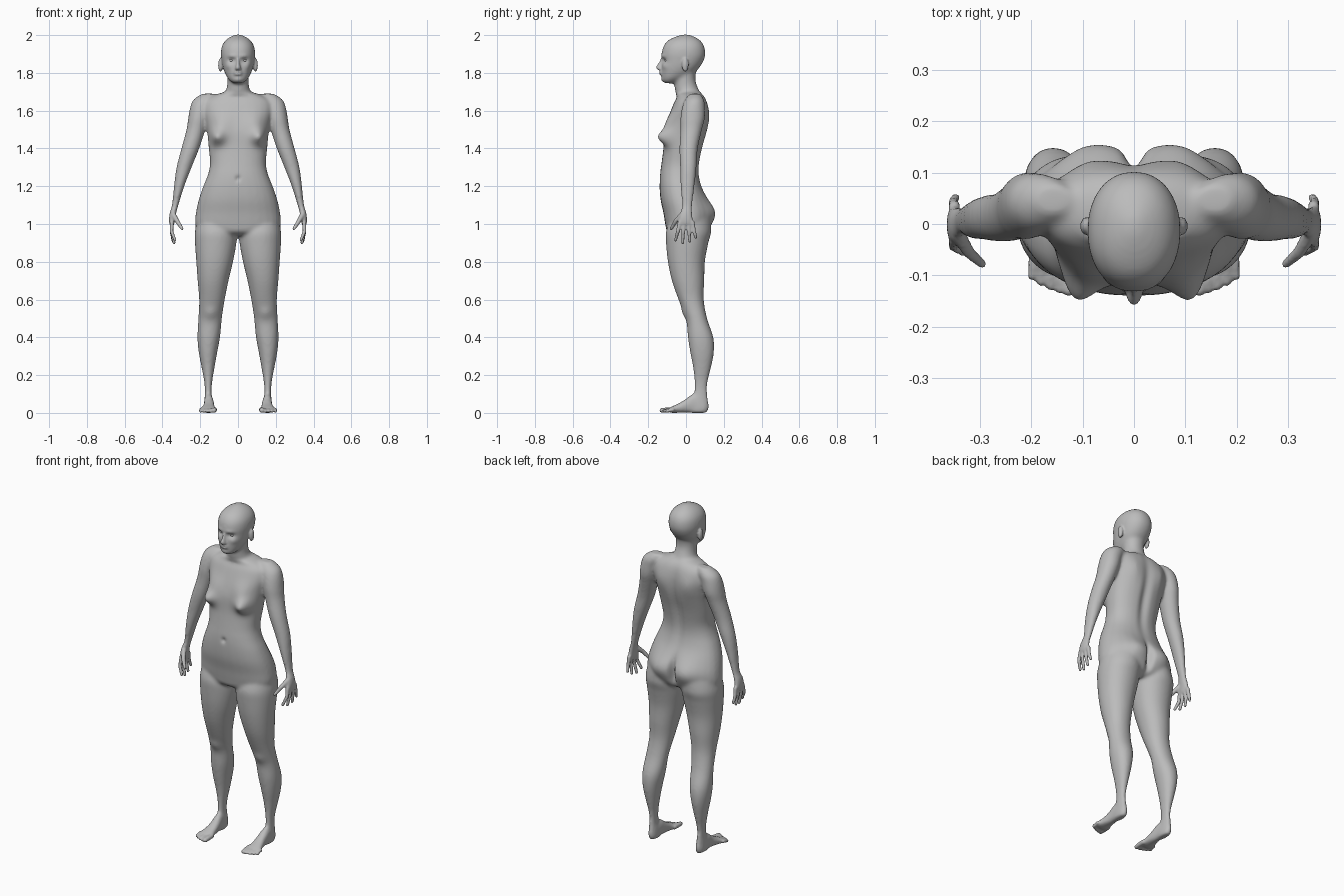
import bpy, bmesh, math
from mathutils import Vector, Matrix

cube = bpy.data.objects.get("Cube")
if cube:
    bpy.data.objects.remove(cube)

clay = bpy.data.materials.new("grey_clay")
clay.use_nodes = True
clay.diffuse_color = (.5, .5, .5, 1)
clay.node_tree.nodes["Principled BSDF"].inputs["Base Color"].default_value = clay.diffuse_color


def resample(rows, steps=4):
    """Smooth curve through the rows of section bounds."""
    result = []
    last = len(rows) - 1
    for i in range(last):
        a, b, c, d = (rows[min(max(k, 0), last)] for k in range(i - 1, i + 3))
        for s in range(steps):
            t = s / steps
            result.append([q + t / 2 * (r - p + t * (2 * p - 5 * q + 4 * r - u + t * (3 * (q - r) + u - p)))
                           for p, q, r, u in zip(a, b, c, d)])
    return result + [rows[last]]


def loft(bm, rows, side=1, power=2.0, along_y=False, sides=28):
    """Skin oval sections; each row is position, low and high x, low and high depth."""
    previous = None
    for pos, x0, x1, y0, y1 in resample(rows):
        ring = []
        for k in range(sides):
            angle = math.tau * k / sides
            c, s = math.cos(angle), math.sin(angle)
            x = (x0 + x1) / 2 + (x1 - x0) / 2 * math.copysign(abs(c) ** (2 / power), c)
            y = (y0 + y1) / 2 + (y1 - y0) / 2 * math.copysign(abs(s) ** (2 / power), s)
            ring.append(bm.verts.new((side * x, pos, y) if along_y else (side * x, y, pos)))
        if previous:
            for k in range(sides):
                j = (k + 1) % sides
                bm.faces.new((previous[k], previous[j], ring[j], ring[k]))
        else:
            bm.faces.new(ring)
        previous = ring
    bm.faces.new(previous)


def symmetric(rows):
    """Expand position, half width, front, back into full section bounds."""
    return [(z, -w, w, front, back) for z, w, front, back in rows]


def blob(bm, centre, radii):
    bmesh.ops.create_icosphere(bm, subdivisions=3, radius=1,
                               matrix=Matrix.Translation(centre) @ Matrix.Diagonal((*radii, 1)))


def digit(bm, points, radius, tip, side):
    """Jointed finger or toe tapering to a round tip."""
    points = [Vector((side * x, y, z)) for x, y, z in points]
    count = len(points) - 1
    size = [radius + (tip - radius) * i / count for i in range(count + 1)]
    for i in range(count):
        a, b = points[i], points[i + 1]
        turn = (b - a).to_track_quat('Z', 'Y').to_matrix().to_4x4()
        bmesh.ops.create_cone(bm, cap_ends=True, segments=12, radius1=size[i], radius2=size[i + 1],
                              depth=(b - a).length, matrix=Matrix.Translation((a + b) / 2) @ turn)
    for p, r in zip(points, size):
        blob(bm, p, (r, r, r))


def sculpt(bm, centre, radii, push, both=True):
    """Push the surface softly around a centre, mirrored if wanted."""
    cx, cy, cz = centre
    rx, ry, rz = radii
    near = [v for v in bm.verts if abs(v.co.z - cz) < 3 * rz]
    for side in (1, -1) if both else (1,):
        offset = Vector((side * push[0], push[1], push[2]))
        for v in near:
            x, y, z = v.co
            d = ((x - side * cx) / rx) ** 2 + ((y - cy) / ry) ** 2 + ((z - cz) / rz) ** 2
            if d < 9:
                v.co += offset * math.exp(-d)


def store(bm, name):
    """Turn a finished bmesh into a smooth shaded object."""
    mesh = bpy.data.meshes.new(name)
    bm.to_mesh(mesh)
    bm.free()
    mesh.materials.append(clay)
    mesh.polygons.foreach_set("use_smooth", [True] * len(mesh.polygons))
    ob = bpy.data.objects.new(name, mesh)
    bpy.context.collection.objects.link(ob)
    return ob


def fuse(ob, voxel, rounds):
    """Merge overlapping volumes into one softened skin."""
    remesh = ob.modifiers.new("fuse", 'REMESH')
    remesh.mode = 'VOXEL'
    remesh.voxel_size = voxel
    remesh.use_smooth_shade = True
    soften = ob.modifiers.new("soften", 'SMOOTH')
    soften.factor = .5
    soften.iterations = rounds


# Trunk, neck and head
torso = [(1.7, .07, -.02, .075), (1.68, .13, -.04, .095), (1.65, .175, -.06, .11), (1.6, .185, -.08, .12),
         (1.54, .172, -.1, .12), (1.48, .162, -.115, .11), (1.4, .155, -.12, .088), (1.32, .148, -.13, .072),
         (1.26, .16, -.138, .07), (1.2, .184, -.14, .083), (1.13, .208, -.135, .11), (1.06, .223, -.12, .13),
         (1, .226, -.11, .125), (.96, .2, -.1, .11), (.94, .15, -.07, .08)]
neck = [(1.84, .06, -.05, .06), (1.77, .057, -.06, .05), (1.72, .06, -.06, .065), (1.68, .08, -.05, .085),
        (1.64, .1, -.04, .09)]
head = [(1.745, .025, -.115, -.06), (1.76, .045, -.127, -.03), (1.78, .06, -.13, .01), (1.81, .074, -.132, .055),
        (1.84, .083, -.13, .08), (1.87, .088, -.129, .096), (1.9, .091, -.13, .103), (1.94, .086, -.12, .097),
        (1.97, .068, -.097, .078), (1.99, .042, -.06, .047), (2.003, .012, -.02, .015)]
# Limb rows carry their own inner and outer bounds
arm = [(1.69, .12, .19, .02, .075), (1.66, .12, .235, -.005, .095), (1.62, .14, .253, -.02, .1),
       (1.56, .155, .264, -.03, .1), (1.5, .172, .273, -.03, .085), (1.4, .205, .3, -.035, .063),
       (1.3, .245, .326, -.032, .056), (1.2, .284, .339, -.03, .046), (1.1, .315, .35, -.022, .034),
       (1.06, .326, .362, -.033, .034), (1.02, .335, .366, -.043, .04), (.99, .336, .362, -.042, .043)]
leg = [(1.03, .03, .215, -.08, .11), (.96, .008, .228, -.106, .13), (.9, .008, .228, -.106, .118),
       (.8, .026, .221, -.096, .1), (.7, .05, .214, -.075, .097), (.6, .07, .206, -.04, .094),
       (.5, .085, .21, 0, .112), (.4, .095, .215, .01, .145), (.32, .11, .208, .022, .148),
       (.24, .124, .193, .037, .133), (.16, .137, .178, .044, .115), (.1, .139, .176, .04, .113),
       (.06, .134, .178, .02, .12), (.02, .13, .18, .01, .121), (0, .135, .175, .02, .112)]
foot = [(.1, .135, .178, 0, .06), (.04, .13, .18, 0, .1), (0, .125, .182, 0, .075), (-.04, .12, .192, 0, .05),
        (-.075, .113, .204, 0, .034), (-.1, .117, .2, .003, .022)]

bm = bmesh.new()
loft(bm, symmetric(torso), power=2.3)
loft(bm, symmetric(neck))
loft(bm, symmetric(head), power=2.15)
for side in (1, -1):
    loft(bm, arm, side)
    loft(bm, leg, side, power=2.1)
    loft(bm, foot, side, power=2.3, along_y=True)
core = store(bm, "core")
fuse(core, .008, 10)
bm = bmesh.new()
bm.from_object(core, bpy.context.evaluated_depsgraph_get())
bpy.data.objects.remove(core)

# Soft anatomy: chest, seat, spine, shoulder blades, navel, knees
sculpt(bm, (.1, -.1, 1.53), (.06, .06, .06), (0, -.018, 0))
sculpt(bm, (.112, -.1, 1.46), (.045, .05, .04), (.004, -.05, 0))
sculpt(bm, (.085, .12, 1.06), (.075, .06, .075), (0, .03, 0))
sculpt(bm, (0, .14, 1.04), (.018, .07, .075), (0, -.04, 0), False)
sculpt(bm, (0, .09, 1.43), (.026, .07, .2), (0, -.016, 0), False)
sculpt(bm, (.09, .12, 1.57), (.045, .05, .07), (0, .01, 0))
sculpt(bm, (0, -.14, 1.24), (.012, .03, .014), (0, .012, 0), False)
sculpt(bm, (.145, 0, .53), (.035, .04, .035), (0, -.01, 0))
sculpt(bm, (.07, -.04, 1.685), (.05, .03, .012), (0, -.006, .004))
# Face planes: eye sockets, brow, cheeks, chin
sculpt(bm, (.034, -.12, 1.866), (.02, .03, .013), (0, .014, 0))
sculpt(bm, (.032, -.125, 1.888), (.026, .03, .009), (0, -.005, 0))
sculpt(bm, (.05, -.11, 1.835), (.018, .03, .016), (.002, -.005, 0))
sculpt(bm, (0, -.13, 1.762), (.02, .03, .012), (0, -.006, 0), False)
sculpted = bpy.data.meshes.new("sculpted_core")
bm.to_mesh(sculpted)
bm.free()

# Nose, lips, ears, fingers and toes
nose = [(1.878, .007, -.134, -.1), (1.855, .009, -.144, -.1), (1.832, .014, -.159, -.1), (1.82, .018, -.154, -.1),
        (1.813, .013, -.142, -.1)]
bm = bmesh.new()
loft(bm, symmetric(nose))
for z in (1.793, 1.804):
    blob(bm, (0, -.128, z), (.024, .014, .006))
for side in (1, -1):
    blob(bm, (side * .093, -.004, 1.842), (.012, .018, .037))
    for i, (tip_y, tip_z) in enumerate([(-.055, .915), (-.018, .9), (.02, .908), (.052, .93)]):
        base_y = -.032 + .022 * i
        digit(bm, [(.35, base_y, 1.01), (.352, (base_y + tip_y) / 2, .96), (.333 + .005 * i, tip_y, tip_z)],
              .0115, .0085, side)
    digit(bm, [(.343, -.02, 1.05), (.322, -.055, 1.015), (.296, -.078, .975)], .015, .009, side)
    for i, reach in enumerate([-.128, -.127, -.121, -.113, -.102]):
        x = .125 + .018 * i
        r = .009 if i else .013
        digit(bm, [(x, -.07, .017), (x, reach + .02, .015), (x + .002, reach, r)], r + .001, r, side)
bm.from_mesh(sculpted)
bpy.data.meshes.remove(sculpted)
fuse(store(bm, "body"), .0055, 3)

# Eyeballs
for label, side in (("left_eye", 1), ("right_eye", -1)):
    bm = bmesh.new()
    blob(bm, (side * .034, -.101, 1.866), (.014, .013, .0085))
    store(bm, label)
